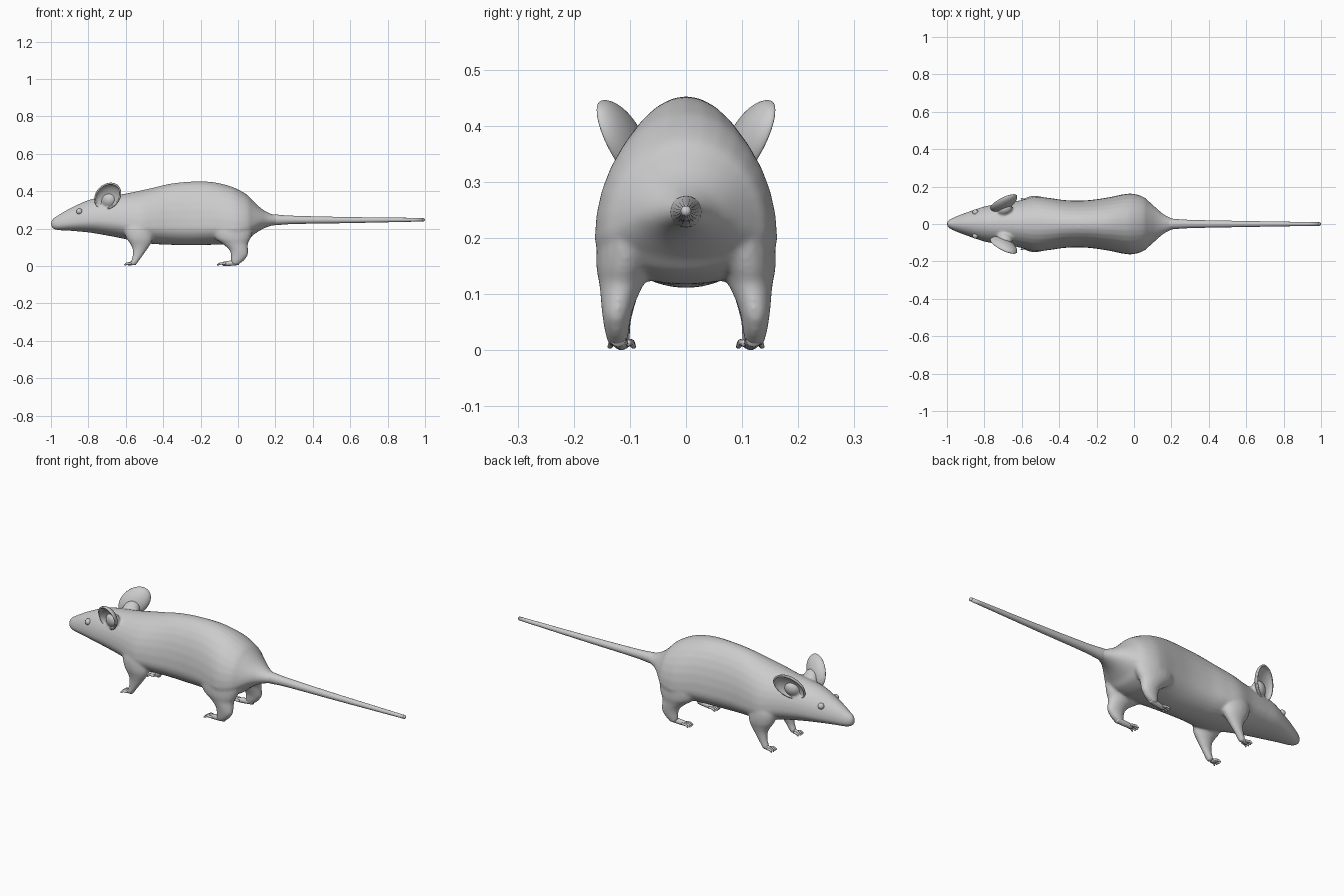
import bpy, bmesh, math
from mathutils import Vector, Matrix

cube = bpy.data.objects.get("Cube")
if cube:
    bpy.data.objects.remove(cube)

fur = bpy.data.materials.new("soft grey")
fur.use_nodes = True
grey = (0.6, 0.6, 0.6, 1)
fur.diffuse_color = grey
fur.node_tree.nodes["Principled BSDF"].inputs["Base Color"].default_value = grey


def finish(bm, name):
    bmesh.ops.recalc_face_normals(bm, faces=bm.faces)
    for f in bm.faces:
        f.smooth = True
    me = bpy.data.meshes.new(name)
    bm.to_mesh(me)
    bm.free()
    me.materials.append(fur)
    ob = bpy.data.objects.new(name, me)
    bpy.context.collection.objects.link(ob)
    return ob


def spline(rows, steps=5):
    """Smooth every column of a station table."""
    out = []
    for i in range(len(rows) - 1):
        a, b, c, d = (rows[min(max(j, 0), len(rows) - 1)] for j in range(i - 1, i + 3))
        for s in range(steps):
            t = s / steps
            out.append([q + t / 2 * (r - p + t * (2 * p - 5 * q + 4 * r - w + t * (3 * (q - r) + w - p)))
                        for p, q, r, w in zip(a, b, c, d)])
    return out + [list(rows[-1])]


def loft(bm, rings):
    """Skin a list of point rings and cap both ends."""
    loops = [[bm.verts.new(p) for p in ring] for ring in rings]
    n = len(loops[0])
    for a, b in zip(loops, loops[1:]):
        for i in range(n):
            bm.faces.new((a[i], a[(i + 1) % n], b[(i + 1) % n], b[i]))
    bm.faces.new(loops[0])
    bm.faces.new(loops[-1])


def angles(n):
    return [(math.cos(k * math.tau / n), math.sin(k * math.tau / n)) for k in range(n)]


def body_ring(x, w, low, mid, top):
    return [(x, w * c, mid + s * (top - mid if s > 0 else mid - low)) for c, s in angles(32)]


def leg_ring(side, z, x0, x1, y0, y1):
    return [((x0 + x1) / 2 + c * (x1 - x0) / 2, side * ((y0 + y1) / 2 + s * (y1 - y0) / 2), z)
            for c, s in angles(20)]


def tube(bm, path, radii, n=12):
    """Round tube with domed ends along a mostly lengthwise path."""
    pts = spline([(*p, r) for p, r in zip(path, radii)])
    rings = []
    for i, (x, y, z, r) in enumerate(pts):
        d = Vector(pts[min(i + 1, len(pts) - 1)][:3]) - Vector(pts[max(i - 1, 0)][:3])
        m = d.to_track_quat('Z', 'Y').to_matrix()
        rings.append([Vector((x, y, z)) + m @ Vector((r * c, r * s, 0)) for c, s in angles(n)])
    loft(bm, rings)
    bmesh.ops.create_uvsphere(bm, u_segments=n, v_segments=8, radius=radii[-1],
                              matrix=Matrix.Translation(path[-1]))


# Body: x, half width, underside, widest height, back
BODY = [(-1, .008, .215, .225, .238), (-.988, .022, .2, .222, .255), (-.96, .037, .192, .222, .273),
        (-.9, .06, .189, .23, .308), (-.8, .094, .18, .24, .353), (-.72, .108, .167, .24, .37),
        (-.62, .124, .148, .23, .384), (-.53, .146, .128, .21, .402), (-.45, .139, .118, .21, .42),
        (-.36, .127, .114, .21, .441), (-.25, .127, .111, .21, .452), (-.14, .142, .114, .21, .45),
        (-.05, .16, .117, .2, .43), (.0, .161, .12, .2, .41), (.05, .145, .138, .21, .38),
        (.08, .121, .165, .22, .35), (.12, .085, .192, .24, .312), (.16, .052, .21, .245, .287),
        (.21, .027, .223, .246, .269), (.27, .015, .232, .246, .26)]
# Legs: height, x range, y range
HIND = [(.25, -.13, .06, .03, .145), (.2, -.15, .08, .04, .158), (.15, -.125, .068, .06, .16),
        (.12, -.085, .054, .074, .155), (.09, -.05, .054, .088, .152), (.06, -.038, .053, .098, .149),
        (.03, -.038, .032, .102, .144), (.008, -.032, .002, .106, .138)]
FORE = [(.26, -.6, -.46, .04, .13), (.2, -.61, -.455, .05, .148), (.15, -.597, -.455, .064, .15),
        (.12, -.578, -.465, .078, .144), (.09, -.564, -.485, .088, .138), (.05, -.565, -.513, .098, .134),
        (.02, -.574, -.535, .099, .133), (.005, -.57, -.545, .104, .13)]

# Ear frame: long axis, short axis, facing
LONG, SHORT, FACE = Vector((.63, .46, .63)), Vector((.71, 0, -.71)), Vector((-.34, .9, -.34))
EAR = Vector((-.698, .12, .372))


def ear_matrix(side, centre, sizes):
    cols = [v.normalized() * s for v, s in zip((LONG, SHORT, FACE), sizes)]
    m = Matrix([(*v, 0) for v in cols] + [(0, 0, 0, 1)]).transposed()
    return Matrix.Scale(side, 4, (0, 1, 0)) @ Matrix.Translation(centre) @ m


# Body, legs and ear roots blended into one skin
bm = bmesh.new()
loft(bm, [body_ring(*s) for s in spline(BODY)])
for side in (1, -1):
    for leg in (HIND, FORE):
        loft(bm, [leg_ring(side, *s) for s in spline(leg)])
    bmesh.ops.create_uvsphere(bm, u_segments=20, v_segments=12, radius=1,
                              matrix=ear_matrix(side, EAR + Vector((.008, -.042, -.022)), (.045, .04, .032)))
body = finish(bm, "body")
remesh = body.modifiers.new("blend", 'REMESH')
remesh.mode = 'VOXEL'
remesh.voxel_size = .006
remesh.use_smooth_shade = True
soft = body.modifiers.new("soften", 'SMOOTH')
soft.factor = .5
soft.iterations = 10

# Tail
bm = bmesh.new()
tube(bm, [(.1, 0, .247), (.2, 0, .247), (.3, 0, .247), (.6, 0, .246), (.99, 0, .248)],
     (.03, .0285, .022, .016, .0095), 20)
finish(bm, "tail")

for side, word in ((1, "right"), (-1, "left")):
    # Feet: short pad and four fanned toes
    for kind, heel, ball, y, thick, reach in (("hind", .005, -.075, .115, .014, .036),
                                              ("front", -.55, -.582, .114, .011, .024)):
        bm = bmesh.new()
        tube(bm, [(heel, side * (y + .006), .02), ((heel + ball) / 2, side * (y + .003), .016),
                  (ball, side * y, .012)], (thick, thick, thick * .85))
        for k in (-1.5, -.5, .5, 1.5):
            toe = reach * (1 - .12 * abs(k))
            tube(bm, [(ball + .01, side * (y + k * .007), .012),
                      (ball - toe * .5, side * (y + k * .011), .014),
                      (ball - toe, side * (y + k * .014), .007)], (.0065, .006, .004), 8)
        finish(bm, f"{kind}_foot_{word}")

    # Ear: thin oval cup
    bm = bmesh.new()
    bmesh.ops.create_uvsphere(bm, u_segments=32, v_segments=20, radius=1)
    bmesh.ops.delete(bm, geom=[v for v in bm.verts if v.co.z > .01], context='VERTS')
    bmesh.ops.transform(bm, matrix=ear_matrix(side, EAR, (.086, .06, .034)), verts=bm.verts)
    ear = finish(bm, f"ear_{word}")
    rim = ear.modifiers.new("thickness", 'SOLIDIFY')
    rim.thickness = .01
    rim.offset = 0
    sub = ear.modifiers.new("round", 'SUBSURF')
    sub.levels = sub.render_levels = 1

    # Eye
    bm = bmesh.new()
    bmesh.ops.create_uvsphere(bm, u_segments=20, v_segments=12, radius=.016,
                              matrix=Matrix.Translation((-.848, side * .062, .292)))
    finish(bm, f"eye_{word}")
